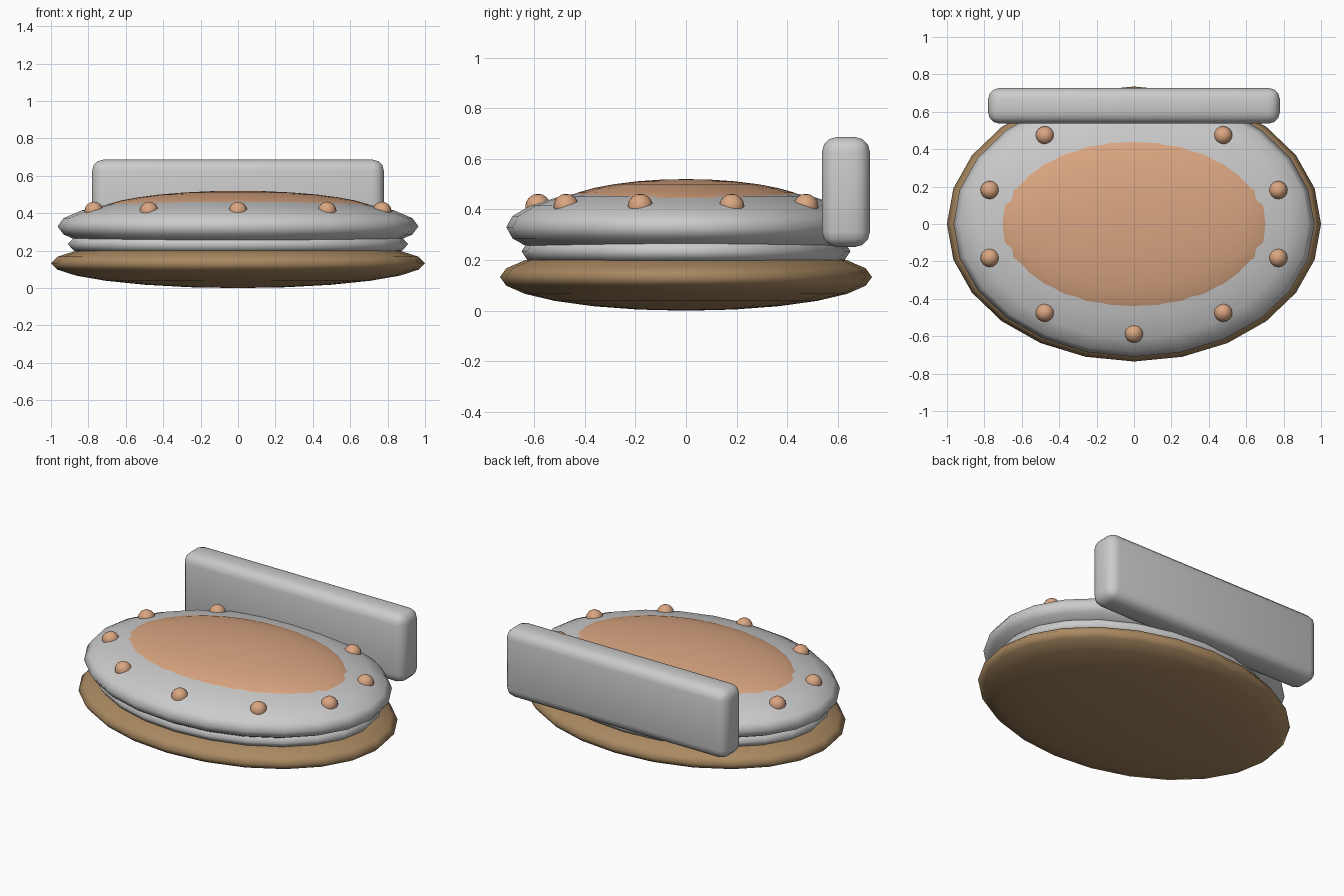
import bpy
from math import sin, cos, radians

if "Cube" in bpy.data.objects:
    bpy.data.objects.remove(bpy.data.objects["Cube"])


def material(name, rgb):
    m = bpy.data.materials.new(name)
    m.diffuse_color = (*rgb, 1)
    m.use_nodes = True
    m.node_tree.nodes["Principled BSDF"].inputs["Base Color"].default_value = m.diffuse_color
    return m


brown = material("brown", (0.40, 0.25, 0.12))
copper = material("copper", (0.70, 0.38, 0.22))


def ellipsoid(name, loc, size, mat=None, segments=24, rings=12):
    bpy.ops.mesh.primitive_uv_sphere_add(segments=segments, ring_count=rings, radius=1, location=loc)
    ob = bpy.context.object
    ob.name = name
    ob.scale = size
    bpy.ops.object.transform_apply(location=False, rotation=False, scale=True)
    bpy.ops.object.shade_smooth()
    if mat:
        ob.data.materials.append(mat)
    return ob


# Stacked flattened discs
ellipsoid("base_pad", (0, 0, 0.133), (1.0, 0.735, 0.133), brown)
ellipsoid("lower_plate", (0, 0, 0.235), (0.91, 0.65, 0.13))
ellipsoid("upper_plate", (0, 0, 0.33), (0.965, 0.71, 0.17))
ellipsoid("dome_inlay", (0, 0, 0.40), (0.76, 0.514, 0.12), copper, 32, 16)

# Ring of rivets around the upper plate
for i in range(10):
    a = radians(-90 + 36 * i)
    ellipsoid(f"rivet_{i + 1}", (0.81 * cos(a), 0.585 * sin(a), 0.412),
              (0.05, 0.05, 0.05), copper, 16, 8)

# Rounded bar across the back
bpy.ops.mesh.primitive_cube_add(size=1, location=(0, 0.632, 0.469))
bar = bpy.context.object
bar.name = "back_bar"
bar.scale = (1.56, 0.19, 0.435)
bpy.ops.object.transform_apply(location=False, rotation=False, scale=True)
bevel = bar.modifiers.new("rounded_edges", 'BEVEL')
bevel.width = 0.06
bevel.segments = 3
bpy.ops.object.modifier_apply(modifier=bevel.name)
bpy.ops.object.shade_smooth_by_angle(angle=radians(40))
